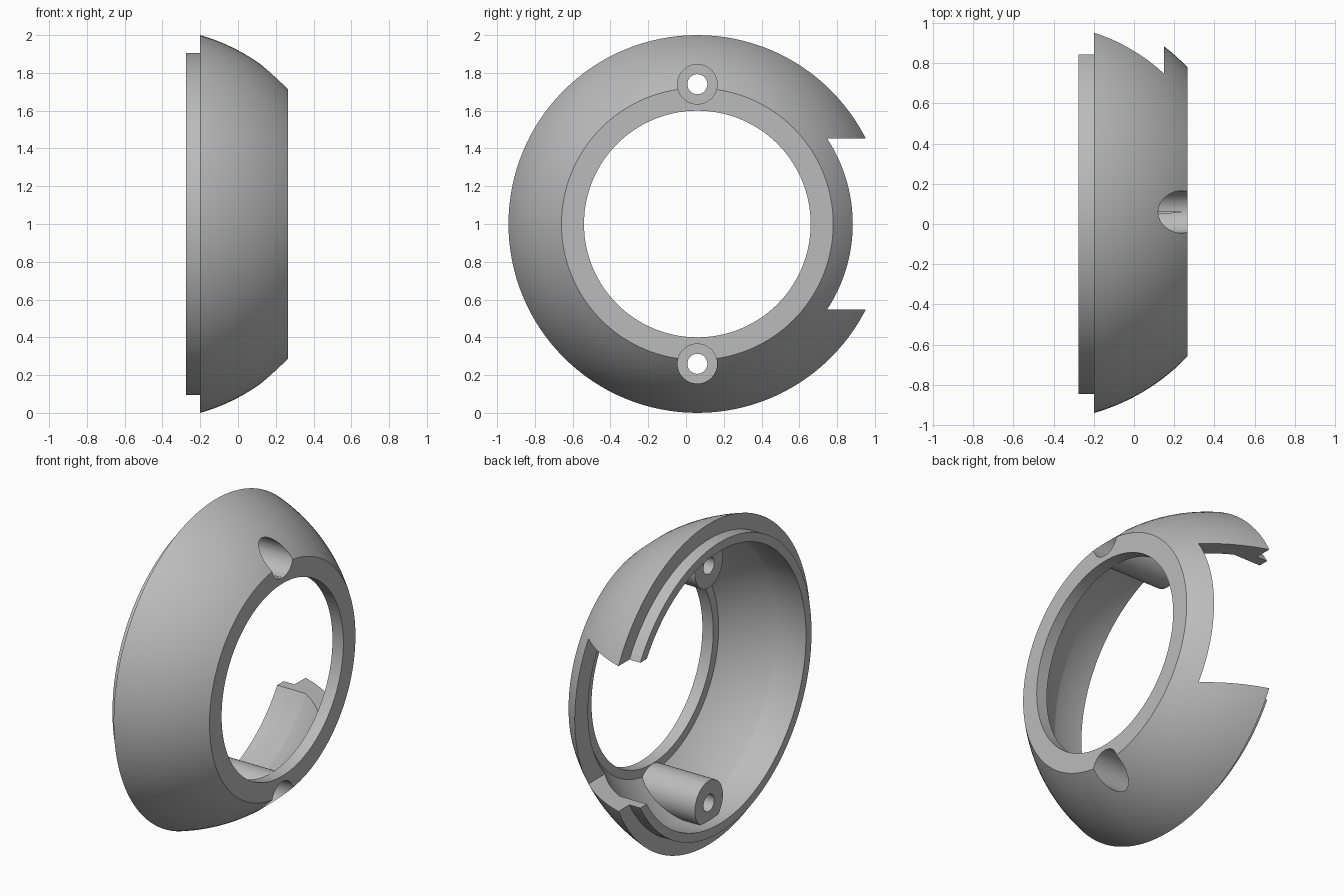
import bpy, bmesh, math
from mathutils import Matrix, Vector

if "Cube" in bpy.data.objects:
    bpy.data.objects.remove(bpy.data.objects["Cube"], do_unlink=True)

CY, CZ = 0.06, 1.0            # ring axis, running along x
SPHERE_X = -0.486             # centre of the domed surfaces
R_OUT, R_IN = 1.04, 0.94      # outer and inner dome radii
BACK, FACE, LIP, FLANGE = -0.2, 0.265, -0.275, 0.19
BOSS_R = 0.74                 # distance of the screw bosses from the axis

grey = bpy.data.materials.new("light grey")
grey.use_nodes = True
colour = (0.5, 0.5, 0.5, 1)
grey.diffuse_color = colour
grey.node_tree.nodes["Principled BSDF"].inputs["Base Color"].default_value = colour


def finish(bm, name):
    bmesh.ops.recalc_face_normals(bm, faces=bm.faces)
    mesh = bpy.data.meshes.new(name)
    bm.to_mesh(mesh)
    bm.free()
    mesh.materials.append(grey)
    ob = bpy.data.objects.new(name, mesh)
    bpy.context.collection.objects.link(ob)
    return ob


def dome(radius, x0, x1, n=16):
    """Points (x, r) along a spherical arc."""
    xs = [x0 + (x1 - x0) * i / n for i in range(n + 1)]
    return [(x, math.sqrt(radius ** 2 - (x - SPHERE_X) ** 2)) for x in xs]


def lathe(name, profile, closed, steps=128):
    """Spin an (x, r) profile around the ring axis."""
    bm = bmesh.new()
    vs = [bm.verts.new((x, CY, CZ + r)) for x, r in profile]
    es = [bm.edges.new(p) for p in zip(vs, vs[1:])]
    if closed:
        es.append(bm.edges.new((vs[-1], vs[0])))
    bmesh.ops.spin(bm, geom=vs + es, cent=(0, CY, CZ), axis=(1, 0, 0),
                   angle=math.tau, steps=steps)
    bmesh.ops.remove_doubles(bm, verts=bm.verts, dist=1e-5)
    return finish(bm, name)


def rod(name, radius, x0, x1, z, segments=48):
    """Cylinder along x."""
    bm = bmesh.new()
    place = Matrix.Translation(((x0 + x1) / 2, CY, z)) @ Matrix.Rotation(math.pi / 2, 4, 'Y')
    bmesh.ops.create_cone(bm, cap_ends=True, segments=segments, radius1=radius,
                          radius2=radius, depth=x1 - x0, matrix=place)
    return finish(bm, name)


def box(name, lo, hi):
    bm = bmesh.new()
    lo, hi = Vector(lo), Vector(hi)
    place = Matrix.Translation((lo + hi) / 2) @ Matrix.Diagonal((*(hi - lo), 1))
    bmesh.ops.create_cube(bm, size=1, matrix=place)
    return finish(bm, name)


def combine(target, tool, operation, keep=False):
    bpy.context.view_layer.objects.active = target
    mod = target.modifiers.new(operation, 'BOOLEAN')
    mod.operation, mod.object, mod.solver = operation, tool, 'EXACT'
    bpy.ops.object.modifier_apply(modifier=mod.name)
    if not keep:
        bpy.data.objects.remove(tool, do_unlink=True)


# Domed shell with a flat front flange and a stepped back lip
lip_out, lip_in, hole = 0.905, 0.85, 0.6
lip_end = SPHERE_X + math.sqrt(R_IN ** 2 - lip_in ** 2)
profile = (dome(R_OUT, BACK, FACE) + [(FACE, hole), (FLANGE, hole)]
           + dome(R_IN, FLANGE, lip_end) + [(LIP, lip_in), (LIP, lip_out), (BACK, lip_out)])
ring = lathe("ring_housing", profile, True)

# Screw bosses, trimmed to the outer dome
envelope = lathe("dome_envelope", [(BACK - 0.05, 0), (BACK - 0.05, 0.95)]
                 + dome(R_OUT - 0.002, BACK, FACE - 0.01) + [(FACE - 0.01, 0)], False)
for side in (1, -1):
    z = CZ + side * BOSS_R
    boss = rod("screw_boss", 0.138, BACK, 0.24, z)
    combine(boss, envelope, 'INTERSECT', keep=True)
    combine(ring, boss, 'UNION')
bpy.data.objects.remove(envelope, do_unlink=True)

# Counterbores and through holes
for side in (1, -1):
    z = CZ + side * BOSS_R
    combine(ring, rod("counterbore", 0.105, 0.0, 0.5, z), 'DIFFERENCE')
    combine(ring, rod("screw_hole", 0.053, -0.5, 0.5, z), 'DIFFERENCE')

# Rear side notch that leaves the front flange whole
combine(ring, box("notch", (-0.5, 0.4, CZ - 0.453), (0.15, 1.5, CZ + 0.453)), 'DIFFERENCE')

bpy.ops.object.select_all(action='DESELECT')
ring.select_set(True)
bpy.context.view_layer.objects.active = ring
bpy.ops.object.shade_smooth_by_angle(angle=math.radians(30))
